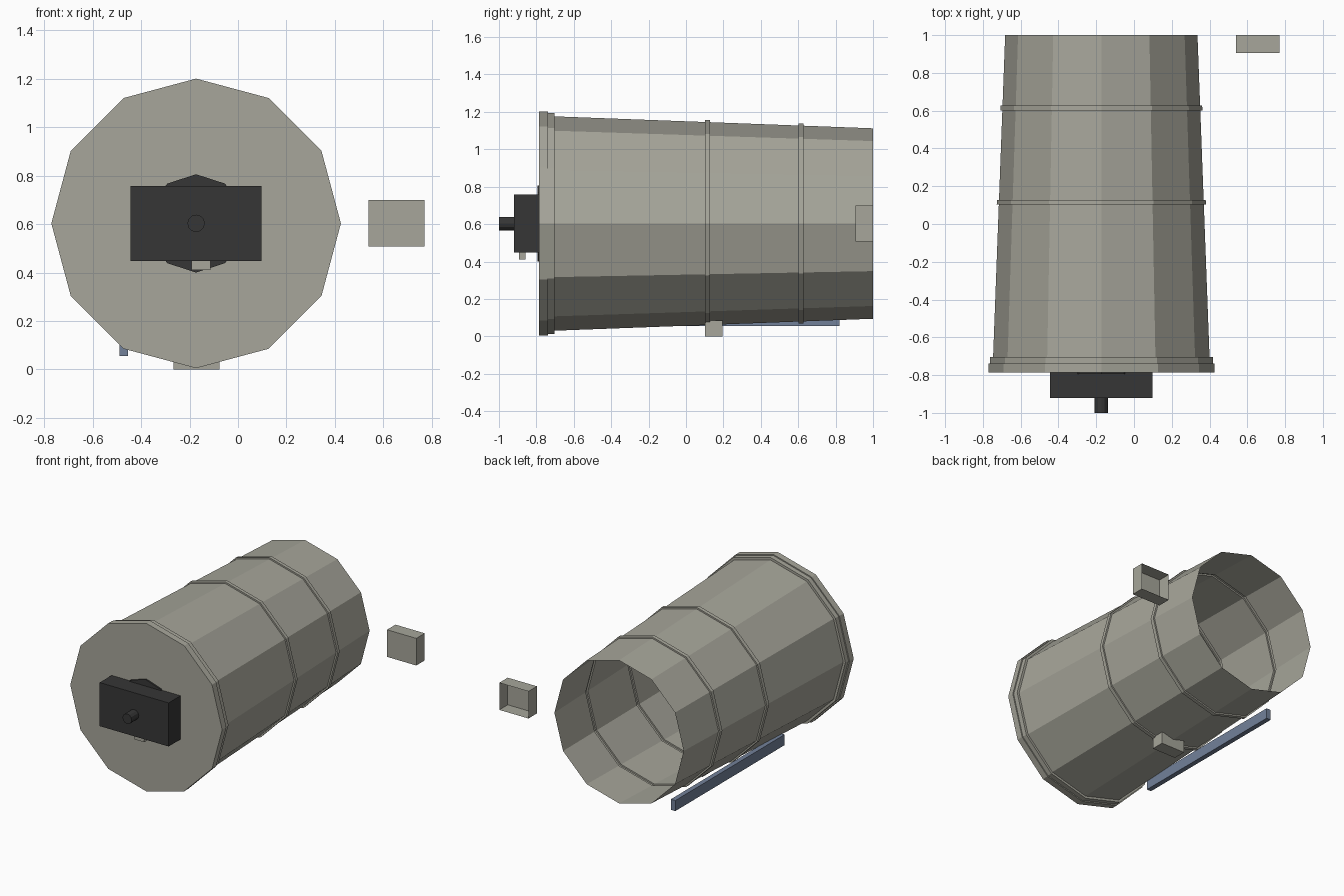
import bpy, bmesh, math

if "Cube" in bpy.data.objects:
    bpy.data.objects.remove(bpy.data.objects["Cube"])

CX, CZ = -0.173, 0.603  # axis of the drum


def material(name, rgb):
    m = bpy.data.materials.new(name)
    m.diffuse_color = (*rgb, 1)
    m.use_nodes = True
    m.node_tree.nodes["Principled BSDF"].inputs["Base Color"].default_value = m.diffuse_color
    return m


GREY = material("warm grey", (0.385, 0.38, 0.325))
DARK = material("charcoal", (0.037, 0.037, 0.037))
BLUE = material("slate blue", (0.17, 0.22, 0.32))


def finish(name, bm, mat):
    bmesh.ops.recalc_face_normals(bm, faces=bm.faces)
    me = bpy.data.meshes.new(name)
    bm.to_mesh(me)
    bm.free()
    me.materials.append(mat)
    ob = bpy.data.objects.new(name, me)
    bpy.context.collection.objects.link(ob)
    return ob


def box(name, x, y, z, mat, open_back=False):
    """Box from (min, max) ranges; optionally without its +y face."""
    bm = bmesh.new()
    bmesh.ops.create_cube(bm, size=1)
    for v in bm.verts:
        v.co = [r[0] + (c + 0.5) * (r[1] - r[0]) for c, r in zip(v.co, (x, y, z))]
    bmesh.ops.recalc_face_normals(bm, faces=bm.faces)
    if open_back:
        bmesh.ops.delete(bm, geom=[f for f in bm.faces if f.normal.y > 0.9], context='FACES_ONLY')
    return finish(name, bm, mat)


def lathe(name, profile, sides, mat, start=0.0, cap_back=False):
    """Rings of (y, radius) around the drum axis, closed at the front."""
    bm = bmesh.new()
    rings = []
    for y, r in profile:
        angles = [start + math.tau * i / sides for i in range(sides)]
        rings.append([bm.verts.new((CX + r * math.cos(a), y, CZ + r * math.sin(a))) for a in angles])
    for a, b in zip(rings, rings[1:]):
        for i in range(sides):
            j = (i + 1) % sides
            bm.faces.new((a[i], a[j], b[j], b[i]))
    bm.faces.new(rings[0])
    if cap_back:
        bm.faces.new(rings[-1])
    return finish(name, bm, mat)


def wall(y):
    """Tapering drum radius."""
    return 0.573 - 0.0375 * (y + 0.705)


# Drum: stepped front rim, tapering wall with two raised bands, open back
profile = [(-0.785, 0.598), (-0.738, 0.598), (-0.738, 0.590), (-0.703, 0.590), (-0.703, wall(-0.703))]
for y0, y1 in ((0.102, 0.128), (0.602, 0.628)):
    profile += [(y0, wall(y0)), (y0, wall(y0) + 0.011), (y1, wall(y1) + 0.011), (y1, wall(y1))]
profile.append((1.0, wall(1.0)))
lathe("drum", profile, 12, GREY)

# Front housing with backing plate, knob and small tab
lathe("backing_plate", [(-0.795, 0.203), (-0.785, 0.203)], 10, DARK, math.radians(18), True)
box("housing", (-0.445, 0.098), (-0.92, -0.786), (0.448, 0.758), DARK)
lathe("knob", [(-1.0, 0.036), (-0.92, 0.036)], 12, DARK, 0, True)
box("tab", (-0.192, -0.114), (-0.892, -0.858), (0.411, 0.455), GREY)

# Foot and side rail under the drum
box("foot", (-0.267, -0.077), (0.102, 0.196), (0.0, 0.085), GREY)
box("rail", (-0.49, -0.455), (-0.41, 0.82), (0.055, 0.13), BLUE)

# Separate small box, open at the back
box("side_box", (0.54, 0.77), (0.905, 1.0), (0.507, 0.70), GREY, open_back=True)
